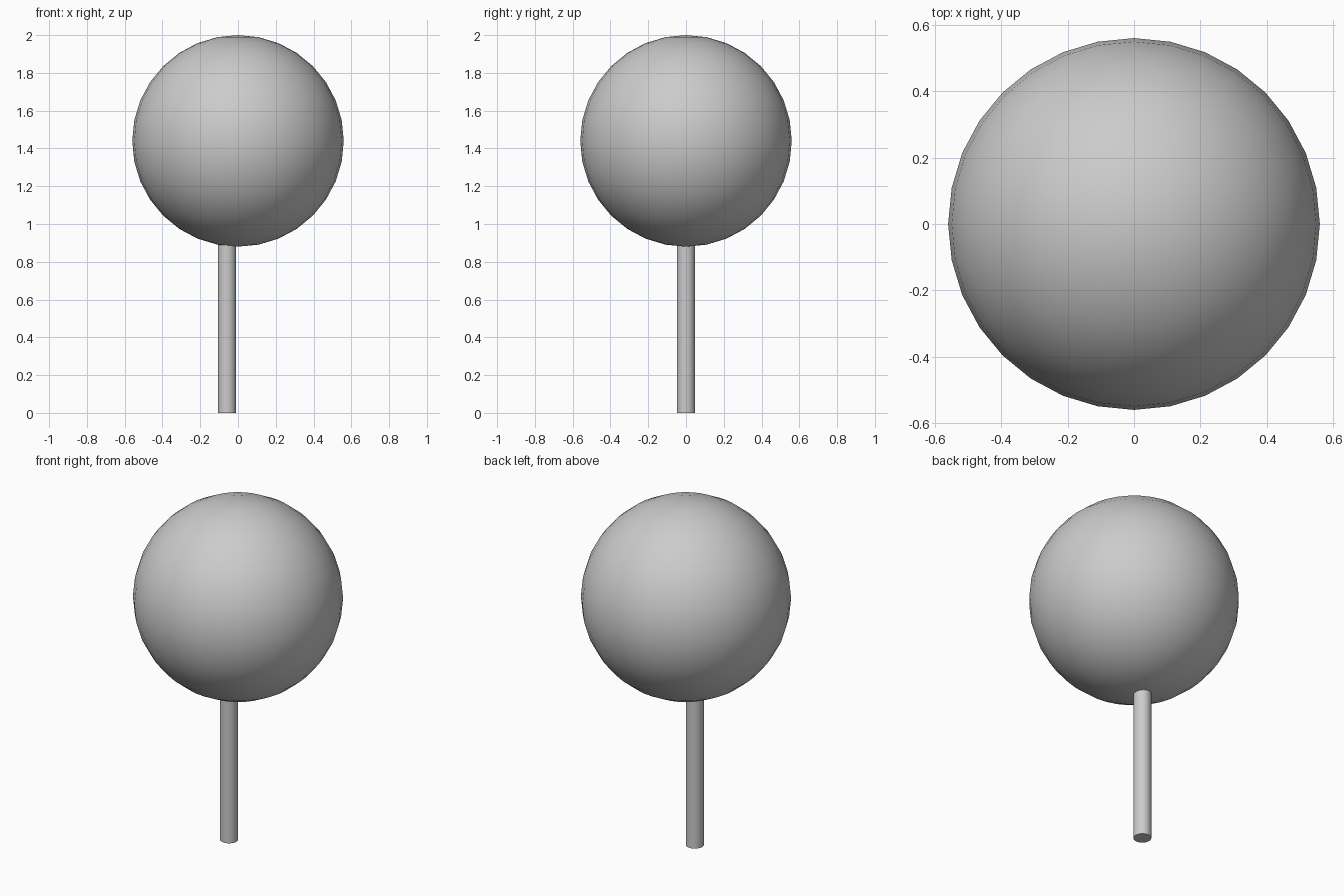
import bpy
import math

if "Cube" in bpy.data.objects:
    bpy.data.objects.remove(bpy.data.objects["Cube"])


def finish(name):
    obj = bpy.context.object
    obj.name = name
    bpy.ops.object.shade_smooth_by_angle(angle=math.radians(30))
    return obj


# Round candy head
bpy.ops.mesh.primitive_uv_sphere_add(segments=32, ring_count=16, radius=0.56,
                                     location=(0, 0, 1.44))
finish("candy_ball")

# Slightly off-centre stick, its top sunk into the ball
STICK_TOP = 0.93
bpy.ops.mesh.primitive_cylinder_add(vertices=32, radius=0.048, depth=STICK_TOP,
                                    location=(-0.058, 0, STICK_TOP / 2))
finish("stick")
